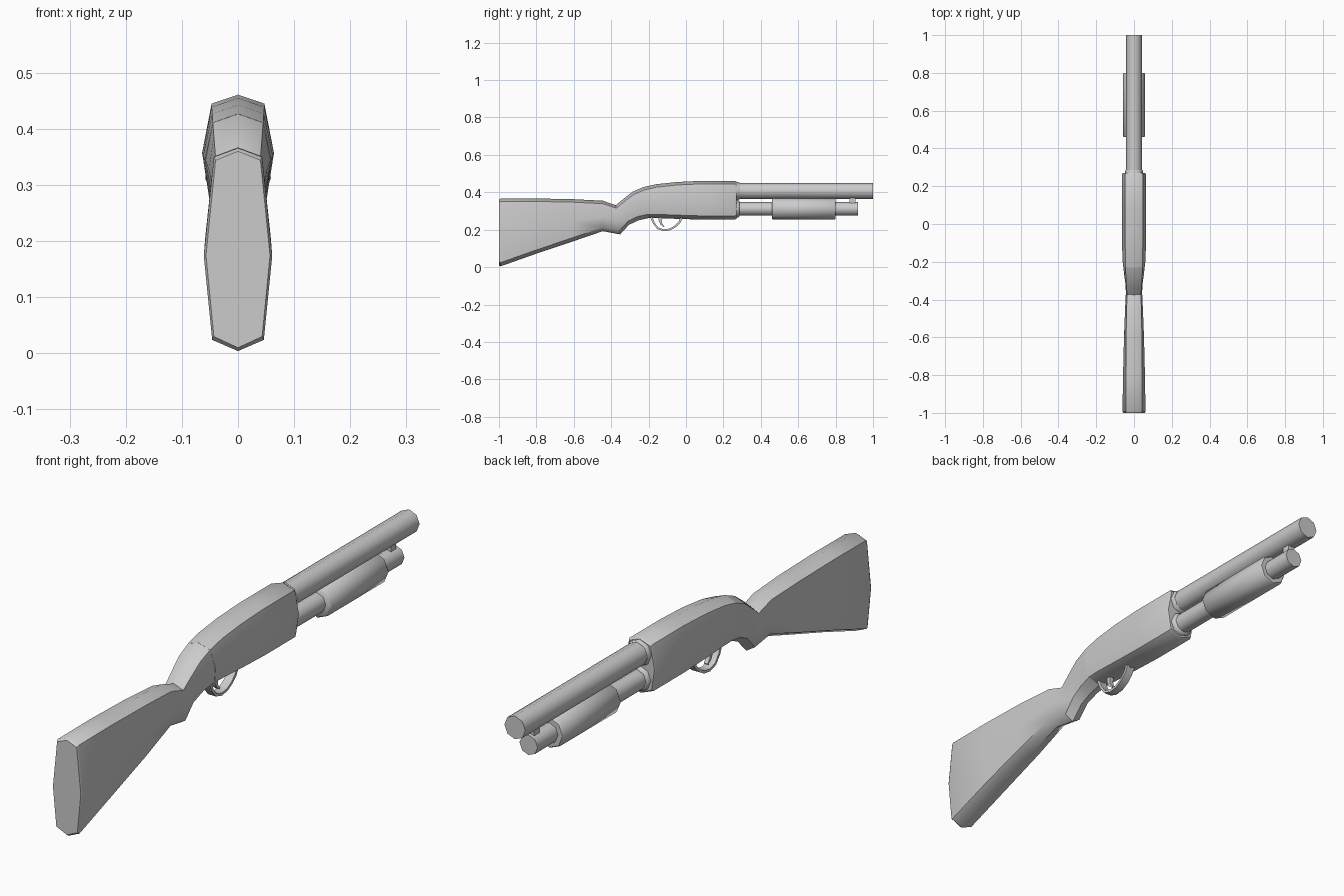
import bpy, bmesh, math
from mathutils import Vector


def loft(name, rings, angle=50):
    """Skin a list of equal-length closed rings and cap both ends."""
    bm = bmesh.new()
    vs = [[bm.verts.new(p) for p in r] for r in rings]
    n = len(rings[0])
    for a, b in zip(vs, vs[1:]):
        for i in range(n):
            j = (i + 1) % n
            bm.faces.new((a[i], a[j], b[j], b[i]))
    bm.faces.new(vs[0])
    bm.faces.new(vs[-1])
    bmesh.ops.recalc_face_normals(bm, faces=bm.faces)
    me = bpy.data.meshes.new(name)
    bm.to_mesh(me)
    bm.free()
    ob = bpy.data.objects.new(name, me)
    bpy.context.collection.objects.link(ob)
    bpy.ops.object.select_all(action='DESELECT')
    ob.select_set(True)
    bpy.context.view_layer.objects.active = ob
    bpy.ops.object.shade_smooth_by_angle(angle=math.radians(angle))
    return ob


def body_ring(y_top, top, y_bot, bot, shoulder, mid, low, drop=0.016, rise=0.02):
    """Eight-sided section, peaked at top and bottom, tilted between two y values."""
    zs = [top, top - drop, top * 0.47 + bot * 0.53 if bot < 0.2 else (top + bot) / 2,
          bot + rise, bot]
    xs = [0, shoulder, mid, low, 0]
    half = [(x, y_bot + (y_top - y_bot) * (z - bot) / (top - bot), z)
            for x, z in zip(xs, zs)]
    return half + [(-x, y, z) for x, y, z in half[-2:0:-1]]


def tube(name, z, stations):
    """Octagonal tube along y; stations are (y, radius)."""
    return loft(name, [[(r * math.sin(k * math.pi / 4), y, z + r * math.cos(k * math.pi / 4))
                        for k in range(8)] for y, r in stations])


def strip(name, path, half_width):
    """Flat bar swept along (y, z, thickness) points."""
    rings = []
    for i, (y, z, t) in enumerate(path):
        a, b = path[max(i - 1, 0)], path[min(i + 1, len(path) - 1)]
        d = Vector((b[0] - a[0], b[1] - a[1])).normalized()
        ny, nz = -d.y * t / 2, d.x * t / 2
        w = half_width
        rings.append([(-w, y + ny, z + nz), (w, y + ny, z + nz),
                      (w, y - ny, z - nz), (-w, y - ny, z - nz)])
    return loft(name, rings)


# Butt stock and grip
loft("stock", [body_ring(*s) for s in (
    (-1.0, 0.360, -1.0, 0.010, 0.040, 0.057, 0.043),
    (-0.992, 0.366, -0.992, 0.004, 0.043, 0.061, 0.046),
    (-0.80, 0.367, -0.80, 0.072, 0.043, 0.058, 0.046),
    (-0.60, 0.363, -0.60, 0.139, 0.042, 0.053, 0.043),
    (-0.445, 0.355, -0.445, 0.192, 0.039, 0.047, 0.036),
    (-0.375, 0.331, -0.352, 0.175, 0.037, 0.043, 0.033),
    (-0.335, 0.365, -0.305, 0.226, 0.040, 0.045, 0.035),
    (-0.285, 0.403, -0.255, 0.250, 0.043, 0.052, 0.040),
    (-0.23, 0.427, -0.20, 0.262, 0.045, 0.058, 0.046))])

# Receiver
loft("receiver", [body_ring(*s) for s in (
    (-0.231, 0.427, -0.20, 0.262, 0.045, 0.059, 0.047),
    (-0.16, 0.443, -0.15, 0.262, 0.046, 0.062, 0.049),
    (-0.05, 0.455, -0.05, 0.258, 0.047, 0.064, 0.050),
    (0.08, 0.461, 0.08, 0.254, 0.047, 0.064, 0.051),
    (0.262, 0.461, 0.262, 0.254, 0.047, 0.064, 0.051),
    (0.270, 0.456, 0.270, 0.259, 0.044, 0.060, 0.048))])

# Barrel, magazine tube and their collars
tube("barrel", 0.407, [(0.25, 0.043), (1.0, 0.043)])
tube("barrel_collar", 0.407, [(0.25, 0.048), (0.28, 0.048), (0.286, 0.044)])
tube("magazine_tube", 0.312, [(0.25, 0.037), (0.92, 0.037)])
tube("magazine_collar", 0.312, [(0.25, 0.046), (0.28, 0.046), (0.286, 0.039)])

# Sliding fore-end
tube("pump_grip", 0.313, [(0.46, 0.054), (0.465, 0.059), (0.795, 0.059), (0.80, 0.055)])

# Bracket joining the two tubes
strip("tube_bracket", [(0.89, 0.335, 0.032), (0.89, 0.385, 0.032)], 0.013)

# Trigger guard and trigger
strip("trigger_guard", [
    (-0.188, 0.272, 0.012), (-0.172, 0.235, 0.010), (-0.150, 0.207, 0.010),
    (-0.118, 0.197, 0.010), (-0.085, 0.202, 0.010), (-0.058, 0.217, 0.010),
    (-0.036, 0.238, 0.011), (-0.020, 0.270, 0.014)], 0.016)
strip("trigger", [
    (-0.135, 0.272, 0.022), (-0.138, 0.250, 0.016),
    (-0.132, 0.230, 0.011), (-0.117, 0.216, 0.006)], 0.008)
